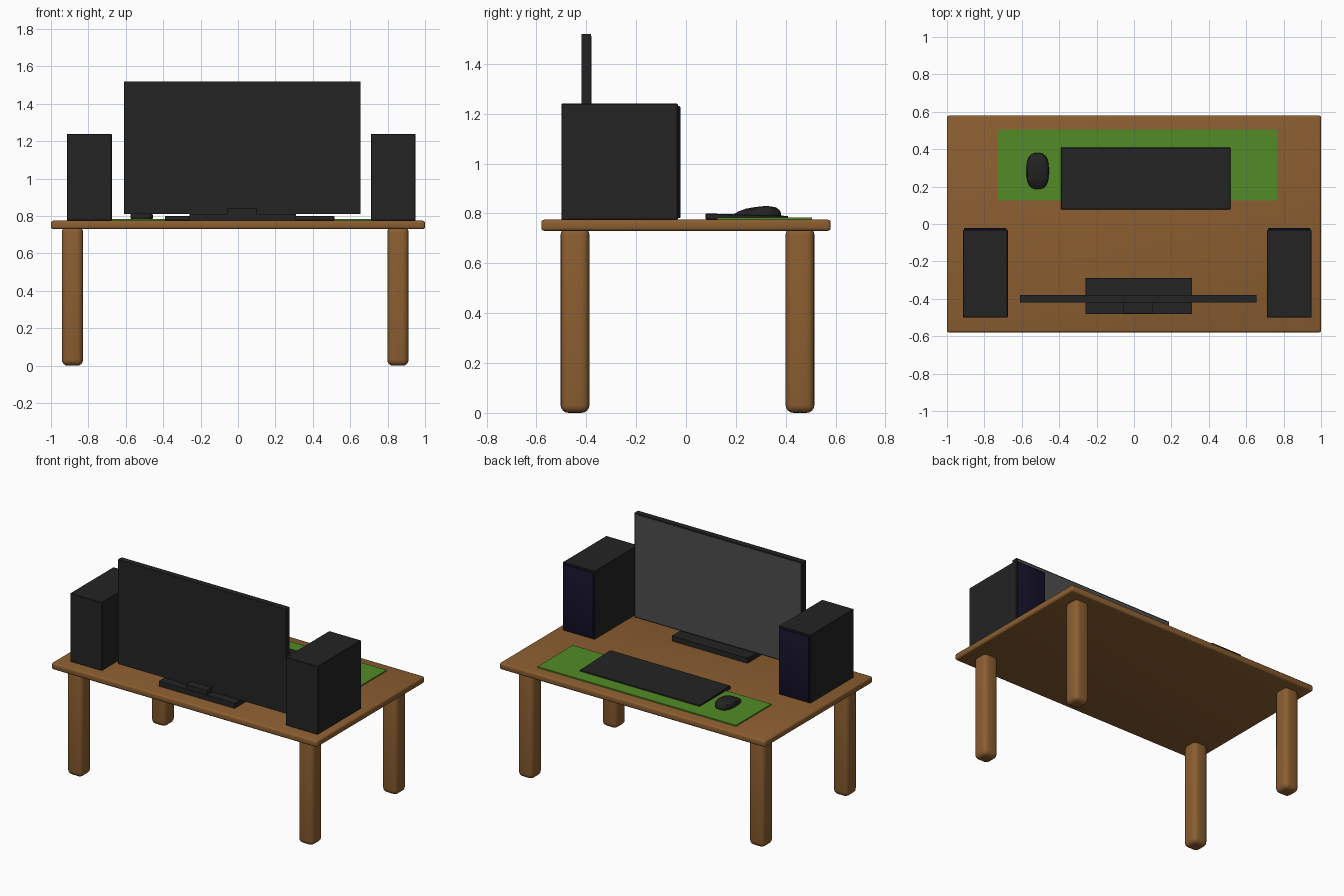
import bpy, bmesh
from math import cos, sin, pi, copysign

if "Cube" in bpy.data.objects:
    bpy.data.objects.remove(bpy.data.objects["Cube"])


def material(name, r, g, b):
    m = bpy.data.materials.new(name)
    m.diffuse_color = (r, g, b, 1)
    m.use_nodes = True
    m.node_tree.nodes["Principled BSDF"].inputs["Base Color"].default_value = m.diffuse_color
    return m


WOOD = material("wood", 0.26, 0.112, 0.03)
BLACK = material("black_plastic", 0.017, 0.017, 0.017)
GREEN = material("green_mat", 0.084, 0.26, 0.019)
SCREEN = material("screen_grey", 0.075, 0.075, 0.075)
NAVY = material("navy_cloth", 0.008, 0.006, 0.024)


def finish(name, bm, mat, smooth=False):
    bmesh.ops.recalc_face_normals(bm, faces=bm.faces)
    me = bpy.data.meshes.new(name)
    bm.to_mesh(me)
    bm.free()
    ob = bpy.data.objects.new(name, me)
    bpy.context.collection.objects.link(ob)
    me.materials.append(mat)
    if smooth:
        bpy.ops.object.select_all(action='DESELECT')
        ob.select_set(True)
        bpy.context.view_layer.objects.active = ob
        bpy.ops.object.shade_smooth_by_angle(angle=0.6)
    return ob


def box(name, x, y, z, mat, bevel=0, segments=2):
    """Box given by its (min, max) extents, with optional rounded edges."""
    bm = bmesh.new()
    bmesh.ops.create_cube(bm, size=1)
    for v in bm.verts:
        v.co = [lo + (c + 0.5) * (hi - lo) for c, (lo, hi) in zip(v.co, (x, y, z))]
    if bevel:
        bmesh.ops.bevel(bm, geom=bm.edges[:], offset=bevel, segments=segments,
                        profile=0.5, affect='EDGES')
    return finish(name, bm, mat, smooth=bevel > 0)


TOP = 0.775

# Table
box("table_top", (-1, 1), (-0.58, 0.58), (0.73, TOP), WOOD, 0.012, 3)
for side, x in (("left", -0.885), ("right", 0.855)):
    for end, y in (("front", -0.445), ("back", 0.457)):
        box(f"{end}_{side}_leg", (x - 0.057, x + 0.057), (y - 0.058, y + 0.058),
            (0, 0.745), WOOD, 0.032, 4)

# Speakers with dark cloth fronts
for side, x in (("left", -0.915), ("right", 0.71)):
    box(f"{side}_speaker", (x, x + 0.24), (-0.50, -0.033), (TOP, 1.24), BLACK, 0.003, 1)
    box(f"{side}_speaker_grille", (x + 0.006, x + 0.234), (-0.04, -0.022),
        (TOP + 0.006, 1.23), NAVY, 0.005, 2)

# Monitor, screen and stand
box("monitor_body", (-0.61, 0.655), (-0.42, -0.38), (0.81, 1.52), BLACK)
box("monitor_screen", (-0.602, 0.647), (-0.39, -0.3785), (0.818, 1.512), SCREEN)
box("stand_base", (-0.26, 0.31), (-0.48, -0.29), (TOP, 0.81), BLACK)
box("stand_neck", (-0.055, 0.10), (-0.478, -0.40), (0.80, 0.84), BLACK)

# Desk mat
box("desk_mat", (-0.73, 0.765), (0.125, 0.505), (TOP - 0.002, 0.783), GREEN)

# Keyboard, slightly lower towards the user
keyboard = box("keyboard", (-0.39, 0.515), (0.078, 0.41), (TOP, 0.80), BLACK, 0.003, 1)
for v in keyboard.data.vertices:
    if v.co.z > 0.788:
        v.co.z -= 0.010 * (v.co.y - 0.078) / 0.332


# Mouse: shrinking rounded outlines over a humped side profile
def hump(t):
    points = [(-1, 0.016), (-0.6, 0.034), (-0.1, 0.043), (0.4, 0.048), (0.8, 0.046), (1, 0.042)]
    for (a, ha), (b, hb) in zip(points, points[1:]):
        if t <= b:
            return ha + (hb - ha) * (t - a) / (b - a)
    return points[-1][1]


bm = bmesh.new()
N = 28
rings = []
for scale, level in ((0.94, 0), (1, 0.15), (1, 0.5), (0.93, 0.78), (0.78, 0.93), (0.45, 1)):
    ring = []
    for i in range(N):
        a = 2 * pi * i / N
        u = copysign(abs(cos(a)) ** 0.75, cos(a)) * scale
        t = copysign(abs(sin(a)) ** 0.75, sin(a)) * scale
        ring.append(bm.verts.new((-0.515 + 0.06 * u, 0.283 + 0.097 * t,
                                  0.782 + level * hump(max(-1, min(1, t))))))
    rings.append(ring)
for r, s in zip(rings, rings[1:]):
    for i in range(N):
        j = (i + 1) % N
        bm.faces.new((r[i], r[j], s[j], s[i]))
bm.faces.new(rings[0])
bm.faces.new(rings[-1])
finish("mouse", bm, BLACK, smooth=True)
